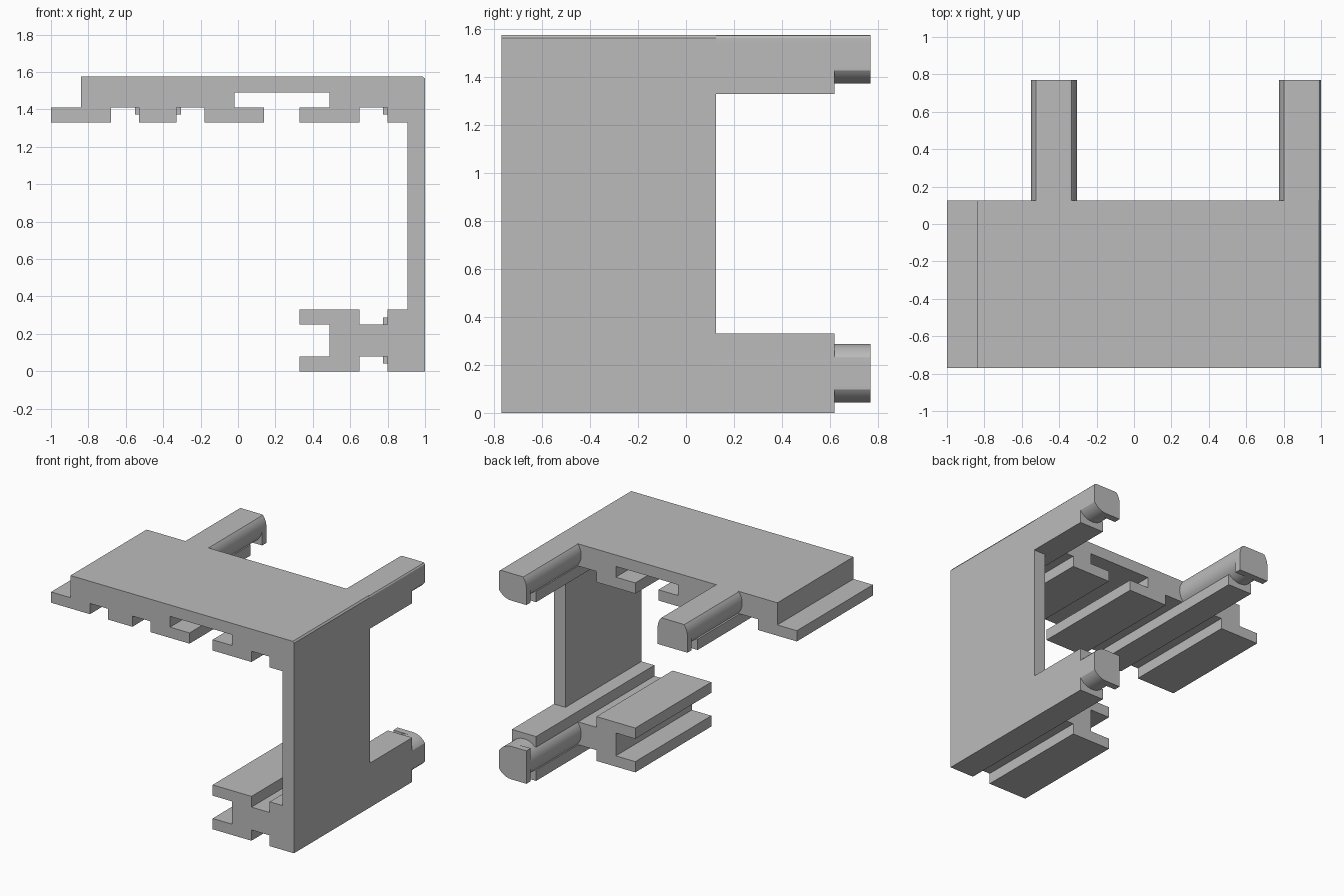
import bpy
import bmesh
import math

# Remove the default cube only
cube = bpy.data.objects.get("Cube")
if cube:
    bpy.data.objects.remove(cube, do_unlink=True)

# Single plain grey material
grey = bpy.data.materials.new("plain_grey")
grey.use_nodes = True
grey.diffuse_color = (0.5, 0.5, 0.5, 1)
shader = grey.node_tree.nodes["Principled BSDF"]
shader.inputs["Base Color"].default_value = grey.diffuse_color

# Shared levels: outer limits, lip heights, depth stops and plug radius
RIGHT, TOP = 1.0, 1.575
CEILING, LIP = 1.41, 1.33
LOW, MID, HIGH = 0.08, 0.25, 0.33
FRONT, REAR, FOOT_END, TIP = -0.77, 0.125, 0.62, 0.77
PLATE_START = 0.72
RADIUS = 0.1225


def prism(name, profile, y_start, y_end, smooth=False):
    """Extrude an x-z outline along y."""
    bm = bmesh.new()
    face = bm.faces.new([bm.verts.new((x, y_start, z)) for x, z in profile])
    result = bmesh.ops.extrude_face_region(bm, geom=[face])
    moved = [v for v in result["geom"] if isinstance(v, bmesh.types.BMVert)]
    bmesh.ops.translate(bm, verts=moved, vec=(0, y_end - y_start, 0))
    bmesh.ops.recalc_face_normals(bm, faces=bm.faces)
    mesh = bpy.data.meshes.new(name)
    bm.to_mesh(mesh)
    bm.free()
    obj = bpy.data.objects.new(name, mesh)
    bpy.context.collection.objects.link(obj)
    mesh.materials.append(grey)
    if smooth:
        bpy.ops.object.select_all(action="DESELECT")
        obj.select_set(True)
        bpy.context.view_layer.objects.active = obj
        bpy.ops.object.shade_smooth_by_angle(angle=math.radians(20))
    return obj


def box(name, left, right, bottom, top, y_start, y_end):
    outline = [(left, bottom), (right, bottom), (right, top), (left, top)]
    return prism(name, outline, y_start, y_end)


def plug_outline(cx, cz, square=()):
    """Circle trimmed by the outer limits; listed quadrants become corners."""
    points = []
    steps = 16
    signs = [(1, 1), (-1, 1), (-1, -1), (1, -1)]
    for quadrant, (sx, sz) in enumerate(signs):
        for i in range(steps):
            a = (quadrant + i / steps) * math.pi / 2
            points.append((min(cx + RADIUS * math.cos(a), RIGHT),
                           min(cz + RADIUS * math.sin(a), TOP)))
        if quadrant in square:
            del points[1 - steps:]
            points.append((cx + sx * RADIUS, cz + sz * RADIUS))
    return points


def plug(name, cx, cz, square):
    """Round rod with an end plate that has square hooked corners."""
    prism(name + "_rod", plug_outline(cx, cz), REAR - 0.02, PLATE_START, True)
    prism(name + "_end_plate", plug_outline(cx, cz, square),
          PLATE_START, TIP, True)


# Main bracket: top plate, side wall and lower block in one outline
top_plate = [(RIGHT, TOP - 0.013), (RIGHT - 0.01, TOP), (-0.84, TOP),
             (-0.84, CEILING), (-RIGHT, CEILING)]
top_lips = [(-RIGHT, LIP), (-0.68, LIP), (-0.68, CEILING),
            (-0.53, CEILING), (-0.53, LIP), (-0.33, LIP), (-0.33, CEILING),
            (-0.18, CEILING), (-0.18, LIP), (0.14, LIP), (0.14, CEILING)]
window = [(-0.02, CEILING), (-0.02, 1.49), (0.49, 1.49), (0.49, CEILING)]
inner_lips = [(HIGH, CEILING), (HIGH, LIP), (0.65, LIP), (0.65, CEILING),
              (0.8, CEILING), (0.8, LIP), (0.905, LIP)]
lower_half = [(0.8, HIGH), (0.8, MID), (0.65, MID), (0.65, HIGH),
              (HIGH, HIGH), (HIGH, MID), (0.49, MID)]
lower_mirror = [(x, HIGH - z) for x, z in reversed(lower_half)]
prism("bracket_body",
      top_plate + top_lips + window + inner_lips + [(0.905, HIGH)]
      + lower_half + lower_mirror + [(RIGHT, 0)], FRONT, REAR)

# Plugs reaching out of the back
SIDE_X = 0.8975
PLUG_Z = 1.495
SLOT_X = -0.428
LOWER_Z = HIGH / 2
plug("top_right_plug", SIDE_X, PLUG_Z, (2,))
plug("top_middle_plug", SLOT_X, PLUG_Z, (2, 3))
plug("lower_plug", SIDE_X, LOWER_Z, (1, 2))

# Feet that carry the plugs
box("top_middle_foot", -0.53, -0.33, LIP, CEILING, REAR, FOOT_END)
box("top_right_foot", 0.8, RIGHT, LIP, CEILING, REAR, FOOT_END)
box("top_right_web", SIDE_X, RIGHT, CEILING, PLUG_Z, REAR, FOOT_END)
box("lower_foot", 0.8, RIGHT, 0, LOW, REAR, FOOT_END)
box("lower_upper_foot", 0.8, RIGHT, MID, HIGH, REAR, FOOT_END)
box("lower_web", SIDE_X, RIGHT, LOW, MID, REAR, FOOT_END)
